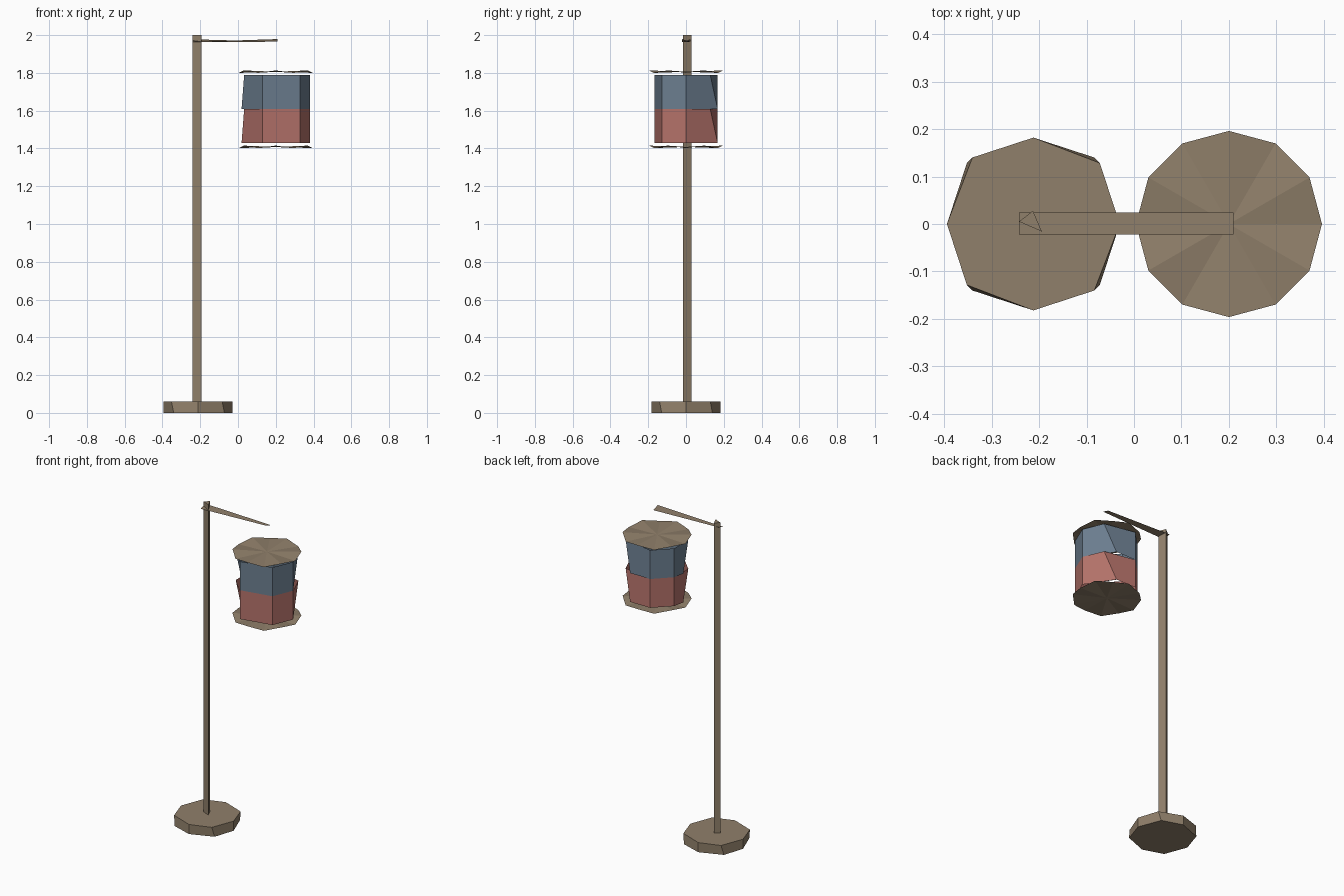
import bpy
from math import cos, sin, radians

cube = bpy.data.objects.get("Cube")
if cube:
    bpy.data.objects.remove(cube, do_unlink=True)


def material(name, rgb):
    mat = bpy.data.materials.new(name)
    mat.use_nodes = True
    mat.diffuse_color = (*rgb, 1)
    mat.node_tree.nodes["Principled BSDF"].inputs["Base Color"].default_value = (*rgb, 1)
    return mat


BROWN = material("weathered brown", (0.28, 0.215, 0.145))
BLUE = material("slate blue", (0.15, 0.21, 0.28))
RED = material("brick red", (0.46, 0.17, 0.145))


def build(name, verts, faces, mat):
    mesh = bpy.data.meshes.new(name)
    mesh.from_pydata(verts, [], faces)
    mesh.materials.append(mat)
    obj = bpy.data.objects.new(name, mesh)
    bpy.context.collection.objects.link(obj)
    return obj


def ring(cx, z, points):
    """Points are (radius, angle in degrees) pairs."""
    return [(cx + r * cos(radians(a)), r * sin(radians(a)), z) for r, a in points]


def loft(name, low, high, mat, closed=True):
    n = len(low)
    faces = [(i, (i + 1) % n, n + (i + 1) % n, n + i) for i in range(n)]
    if closed:
        faces += [tuple(reversed(range(n))), tuple(range(n, 2 * n))]
    return build(name, low + high, faces, mat)


POLE_X, DRUM_X = -0.212, 0.2


# Foot: octagon whose diagonal corners lean slightly around the axis
def foot_ring(z, lean):
    return ring(POLE_X, z, [(0.19, 45 * i + lean) if i % 2 else (0.182, 45 * i)
                            for i in range(8)])


loft("foot", foot_ring(0, 2.5), foot_ring(0.06, -2.5), BROWN)

# Three-sided pole
triangle = [(-0.242, 0.005), (-0.194, -0.016), (-0.213, 0.028)]
loft("pole", [(x, y, 0.05) for x, y in triangle], [(x, y, 2.0) for x, y in triangle], BROWN)

# Thin twisted arm
build("arm", [(-0.242, -0.022, 1.964), (0.21, -0.022, 1.979),
              (0.21, 0.024, 1.965), (-0.242, 0.024, 1.978)], [(0, 1, 2, 3)], BROWN)

# Hanging drum: two stacked open bands with uneven sides
LOW = [0, 67.5, 112.5, 157.5, 180, 247.5, 315]
HIGH = [0, 45, 112.5, 157.5, 202.5, 247.5, 315]
for name, z, mat in (("lower_band", 1.43, RED), ("upper_band", 1.61, BLUE)):
    loft(name, ring(DRUM_X, z, [(0.181, a) for a in LOW]),
         ring(DRUM_X, z + 0.18, [(0.181, a) for a in HIGH]), mat, closed=False)

# Thin wavy discs above and below the drum
for name, z in (("lower_disc", 1.408), ("upper_disc", 1.806)):
    rim = ring(DRUM_X, z, [(0.196, 30 * i) for i in range(12)])
    rim = [(x, y, h + (0.007 if i % 2 else -0.006)) for i, (x, y, h) in enumerate(rim)]
    build(name, rim + [(DRUM_X, 0, z)], [(i, (i + 1) % 12, 12) for i in range(12)], BROWN)
